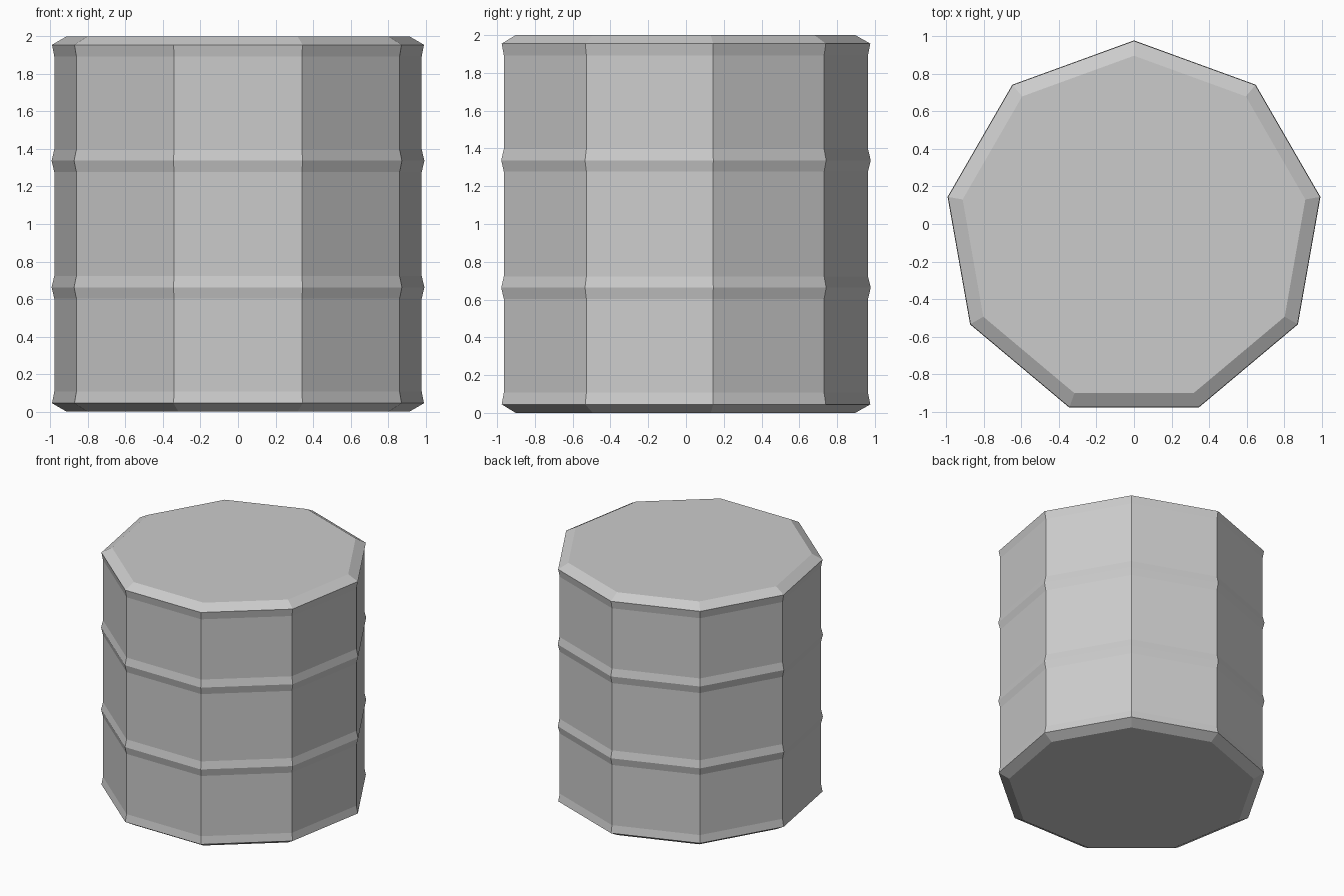
import bpy, bmesh
from math import sin, cos, pi

if "Cube" in bpy.data.objects:
    bpy.data.objects.remove(bpy.data.objects["Cube"])

SIDES = 9
RIM, BODY, RIB, CAP = 1.006, 0.994, 1.0085, 0.927
OFFSET_Y = -RIB * (1 - cos(pi / SIDES)) / 2   # centres the odd-sided outline

# Barrel profile, bottom to top: (radius, height)
lower = [(CAP, 0), (RIM, 0.045), (BODY, 0.107),
         (BODY, 0.603), (RIB, 0.663), (BODY, 0.723)]
profile = lower + [(r, 2 - z) for r, z in reversed(lower)]


def ring(bm, radius, z):
    angles = [pi / 2 + 2 * pi * i / SIDES for i in range(SIDES)]
    return [bm.verts.new((radius * cos(a), radius * sin(a) + OFFSET_Y, z)) for a in angles]


# Nine-sided drum with bevelled rims and two raised ribs
bm = bmesh.new()
rings = [ring(bm, r, z) for r, z in profile]
for low, high in zip(rings, rings[1:]):
    for i in range(SIDES):
        j = (i + 1) % SIDES
        bm.faces.new((low[i], low[j], high[j], high[i]))

# Flat bottom and lid
bm.faces.new(rings[0][::-1])
bm.faces.new(rings[-1])

mesh = bpy.data.meshes.new("barrel")
bm.to_mesh(mesh)
bm.free()
bpy.context.collection.objects.link(bpy.data.objects.new("barrel", mesh))
